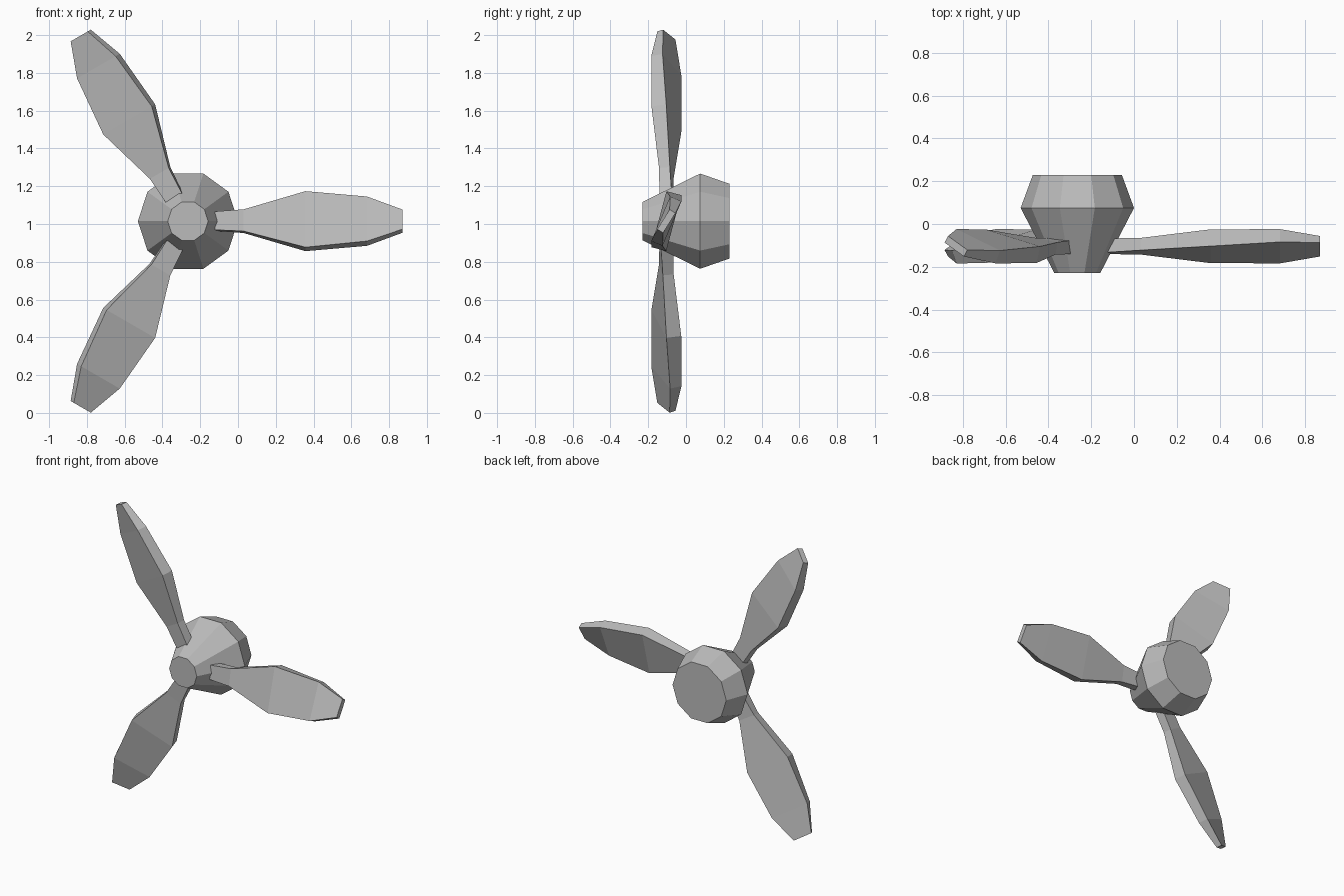
import bpy
import bmesh
from math import sin, cos, pi, radians

cube = bpy.data.objects.get("Cube")
if cube:
    bpy.data.objects.remove(cube, do_unlink=True)

HUB_X, HUB_Z = -0.265, 1.015
BLADE_Y = -0.104

metal = bpy.data.materials.new("grey_metal")
metal.use_nodes = True
grey = (0.5, 0.5, 0.5, 1)
metal.diffuse_color = grey
metal.node_tree.nodes["Principled BSDF"].inputs["Base Color"].default_value = grey


def loft(name, rings):
    """Skin a list of vertex rings and cap both ends."""
    bm = bmesh.new()
    loops = [[bm.verts.new(p) for p in ring] for ring in rings]
    for a, b in zip(loops, loops[1:]):
        for i in range(len(a)):
            j = (i + 1) % len(a)
            bm.faces.new((a[i], a[j], b[j], b[i]))
    bm.faces.new(loops[0])
    bm.faces.new(loops[-1])
    bmesh.ops.recalc_face_normals(bm, faces=bm.faces)
    mesh = bpy.data.meshes.new(name)
    bm.to_mesh(mesh)
    bm.free()
    mesh.materials.append(metal)
    obj = bpy.data.objects.new(name, mesh)
    obj.location = (HUB_X, 0, HUB_Z)
    bpy.context.collection.objects.link(obj)
    return obj


# Ten-sided hub: (y, radius)
SIDES = 10
hub_profile = [(-0.23, 0.107), (0.075, 0.265), (0.23, 0.208)]
loft("hub", [[(r * cos(2 * pi * i / SIDES), y, r * sin(2 * pi * i / SIDES))
              for i in range(SIDES)] for y, r in hub_profile])

# Twisted blade sections: (distance from axis, width, thickness, twist)
sections = [
    (0.144, 0.098, 0.065, 5),
    (0.295, 0.117, 0.058, 10),
    (0.622, 0.307, 0.081, 15),
    (0.948, 0.256, 0.065, 23),
    (1.135, 0.123, 0.036, 32),
]


def blade_ring(dist, width, thick, twist):
    a = radians(twist)
    ring = []
    for s, t in ((-1, -1), (1, -1), (1, 1), (-1, 1)):
        w, h = s * width / 2, t * thick / 2
        ring.append((dist, BLADE_Y + w * sin(a) + h * cos(a),
                     w * cos(a) - h * sin(a)))
    return ring


# Three blades spaced evenly around the hub
for k, side in enumerate(("left", "upper_right", "lower_right")):
    blade = loft(side + "_blade", [blade_ring(*s) for s in sections])
    blade.rotation_euler.y = -k * 2 * pi / 3
